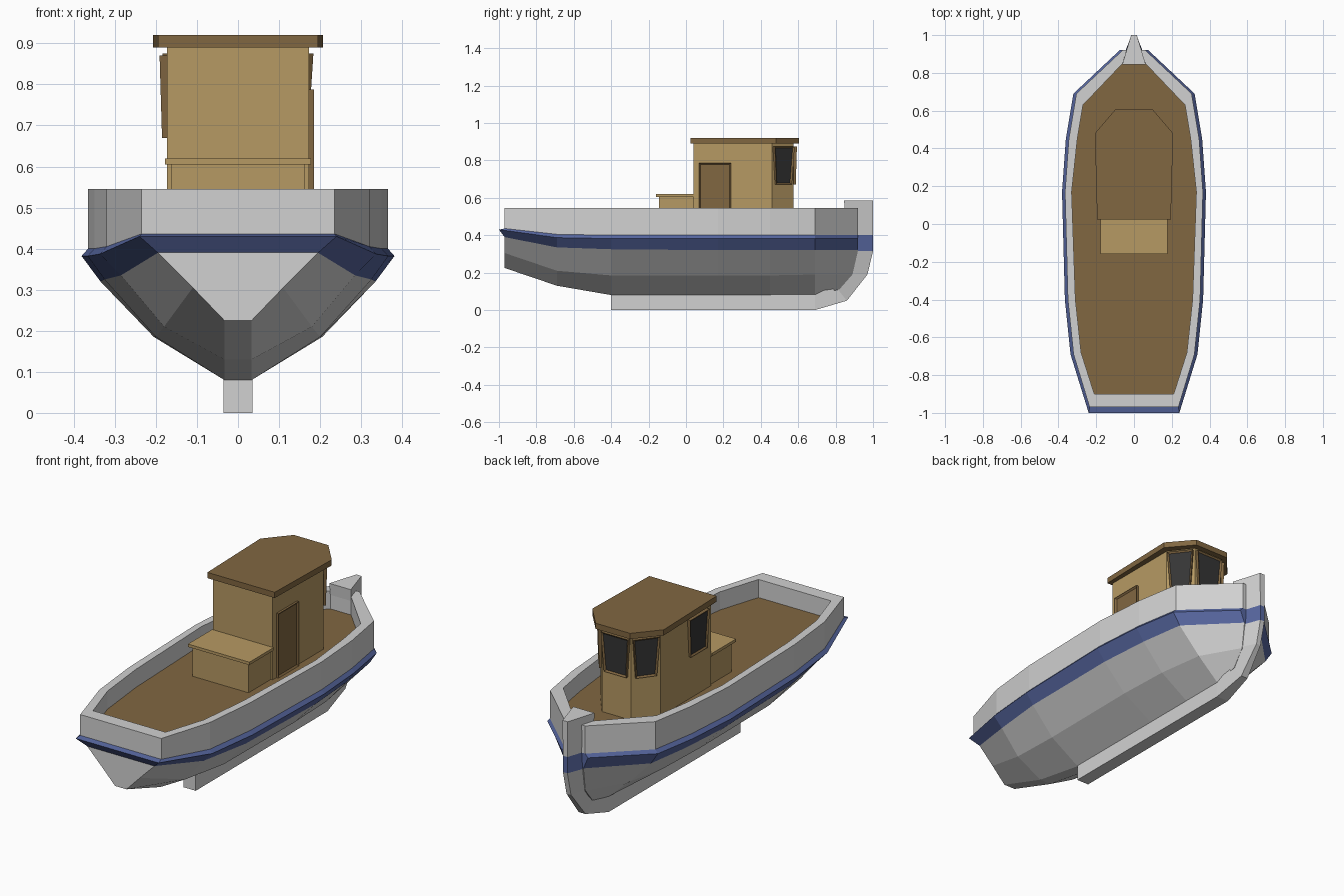
import bpy, bmesh
from mathutils import Vector

if "Cube" in bpy.data.objects:
    bpy.data.objects.remove(bpy.data.objects["Cube"], do_unlink=True)


def material(name, rgb):
    mat = bpy.data.materials.new(name)
    mat.use_nodes = True
    colour = (*rgb, 1)
    mat.diffuse_color = colour
    mat.node_tree.nodes["Principled BSDF"].inputs["Base Color"].default_value = colour
    return mat


WHITE = material("hull white", (0.64, 0.64, 0.64))
BLUE = material("strake blue", (0.095, 0.135, 0.35))
TAN = material("cabin tan", (0.47, 0.32, 0.125))
BROWN = material("deck brown", (0.22, 0.135, 0.053))
GLASS = material("dark glass", (0.035, 0.035, 0.035))


def finish(name, bm, mats):
    bmesh.ops.recalc_face_normals(bm, faces=bm.faces)
    mesh = bpy.data.meshes.new(name)
    bm.to_mesh(mesh)
    bm.free()
    for mat in mats:
        mesh.materials.append(mat)
    obj = bpy.data.objects.new(name, mesh)
    bpy.context.collection.objects.link(obj)
    return obj


def prism(name, outline, bottom, top, mat):
    """Extrude a plan outline between two heights."""
    bm = bmesh.new()
    low = [bm.verts.new((x, y, bottom)) for x, y in outline]
    high = [bm.verts.new((x, y, top)) for x, y in outline]
    bm.faces.new(low)
    bm.faces.new(high)
    for i in range(len(outline)):
        j = (i + 1) % len(outline)
        bm.faces.new((low[i], low[j], high[j], high[i]))
    return finish(name, bm, [mat])


def mirrored(right_side):
    """Complete a plan outline from its +x half, listed stern to bow."""
    return right_side + [(-x, y) for x, y in reversed(right_side)]


def panel(name, start, end, bottom, top, frame, fill, pinch=0.0, lean=0.0):
    """Framed door or window on a wall running from start to end."""
    start, end = Vector((*start, 0)), Vector((*end, 0))
    along = (end - start).normalized()
    out = Vector((along.y, -along.x, 0))
    up = Vector((0, 0, 1))
    corners = [start + along * pinch + up * bottom, end - along * pinch + up * bottom,
               end + up * top, start + up * top]
    bm = bmesh.new()
    back = [bm.verts.new(c - out * 0.01) for c in corners]
    front = [bm.verts.new(c + out * (0.012 + (lean if c.z == corners[2].z else 0)))
             for c in corners]
    bm.faces.new(back)
    face = bm.faces.new(front)
    for i in range(4):
        j = (i + 1) % 4
        bm.faces.new((back[i], back[j], front[j], front[i]))
    bmesh.ops.recalc_face_normals(bm, faces=bm.faces)
    bmesh.ops.inset_region(bm, faces=[face], thickness=0.012, depth=0)
    bmesh.ops.translate(bm, verts=face.verts, vec=out * -0.007)
    face.material_index = 1
    return finish(name, bm, [frame, fill])


# Hull shell: each station is a half section from keel to deck edge
RAIL_Z, DECK_Z = 0.545, 0.45
# y, rail x, inner y, inner x, strake low x and z, strake top z, chine x and z, keel z
STATIONS = [
    (-0.97, 0.235, -0.9, 0.21, 0.195, 0.39, 0.436, 0.11, 0.305, 0.225),
    (-0.69, 0.32, -0.68, 0.28, 0.285, 0.335, 0.405, 0.18, 0.21, 0.13),
    (-0.4, 0.35, -0.4, 0.31, 0.325, 0.325, 0.4, 0.2, 0.185, 0.08),
    (0.17, 0.365, 0.17, 0.33, 0.335, 0.32, 0.4, 0.205, 0.185, 0.08),
    (0.45, 0.345, 0.45, 0.3, 0.315, 0.32, 0.4, 0.195, 0.185, 0.08),
    (0.69, 0.305, 0.63, 0.27, 0.28, 0.32, 0.4, 0.155, 0.19, 0.08),
    (0.92, 0.06, 0.85, 0.06, 0.05, 0.32, 0.4, 0.04, 0.19, 0.11),
]


def half_section(i):
    y, rail, in_y, in_x, low_x, low_z, top_z, chine_x, chine_z, keel_z = STATIONS[i]
    stern, bow = i == 0, i == len(STATIONS) - 1
    return [
        (0.033, y - 0.1 * bow, keel_z),
        (chine_x, y - 0.03 * bow, chine_z),
        (low_x, y, low_z),
        (rail + (0.005 if stern else 0.016), y - 0.03 * stern, top_z - (0.006 if stern else 0.018)),
        (rail, y, top_z),
        (rail, y, RAIL_Z),
        (in_x, in_y, RAIL_Z),
        (in_x, in_y, DECK_Z),
    ]


bm = bmesh.new()
sections = []
for i in range(len(STATIONS)):
    half = half_section(i)
    full = half + [(-x, y, z) for x, y, z in reversed(half)]
    sections.append([bm.verts.new(p) for p in full])
count = len(sections[0])
deck_band = count // 2 - 1


def band_face(verts, band):
    face = bm.faces.new(verts)
    side = min(band, count - 2 - band)
    face.material_index = 2 if band == deck_band else 1 if side in (2, 3) else 0


for a, b in zip(sections, sections[1:]):
    for k in range(count):
        n = (k + 1) % count
        band_face((a[k], b[k], b[n], a[n]), k)
# Transom and bow closures, joined across the centreline
for end in (sections[0], sections[-1]):
    for k in range(deck_band):
        band_face((end[k], end[k + 1], end[-2 - k], end[-1 - k]), k)
finish("hull", bm, [WHITE, BLUE, BROWN])

# Keel and stem post: outer y, z, half width, then inner y, z, half width
STEM = [
    (-0.4, 0, 0.035, -0.4, 0.1, 0.035),
    (0.69, 0, 0.035, 0.69, 0.1, 0.035),
    (0.86, 0.05, 0.02, 0.8, 0.125, 0.034),
    (0.97, 0.19, 0.013, 0.88, 0.2, 0.042),
    (1.0, 0.315, 0.013, 0.9, 0.315, 0.052),
    (1.0, 0.4, 0.013, 0.86, 0.4, 0.06),
    (1.0, 0.585, 0.015, 0.845, 0.585, 0.062),
]
bm = bmesh.new()
rings = []
for oy, oz, ow, iy, iz, iw in STEM:
    ring = [(ow, oy, oz), (iw, iy, iz), (-iw, iy, iz), (-ow, oy, oz)]
    rings.append([bm.verts.new(p) for p in ring])
bm.faces.new(rings[0])
bm.faces.new(rings[-1])
for r, (a, b) in enumerate(zip(rings, rings[1:])):
    for k in range(4):
        n = (k + 1) % 4
        bm.faces.new((a[k], b[k], b[n], a[n])).material_index = int(r == 4)
finish("keel_and_stem", bm, [WHITE, BLUE])

# Wheelhouse with a tapered forward end, and its roof
side, shoulder, nose = 0.173, 0.46, (0.085, 0.575)
prism("cabin", mirrored([(side, 0.04), (side, shoulder), nose]), DECK_Z - 0.01, 0.895, TAN)
prism("cabin_roof", mirrored([(0.195, 0.025), (0.207, 0.48), (0.1, 0.605)]), 0.89, 0.92, BROWN)

# Engine box behind the cabin
prism("engine_box", mirrored([(0.163, -0.145), (0.163, 0.05)]), DECK_Z - 0.01, 0.606, TAN)
prism("engine_box_lid", mirrored([(0.178, -0.16), (0.178, 0.04)]), 0.605, 0.62, TAN)

# Door on one side, window opposite
panel("cabin_door", (side, 0.07), (side, 0.24), DECK_Z, 0.787, BROWN, BROWN)
panel("side_window", (-side, 0.235), (-side, 0.075), 0.67, 0.87, BROWN, GLASS, pinch=0.012, lean=0.006)

# Forward windows, wider at the top
walls = {
    "left_window": ((side, shoulder), nose),
    "front_window": (nose, (-nose[0], nose[1])),
    "right_window": ((-nose[0], nose[1]), (-side, shoulder)),
}
for name, (start, end) in walls.items():
    a, b = Vector(start), Vector(end)
    inset = (b - a).normalized() * 0.006
    panel(name, a + inset, b - inset, 0.67, 0.875, BROWN, GLASS, pinch=0.014, lean=0.006)
